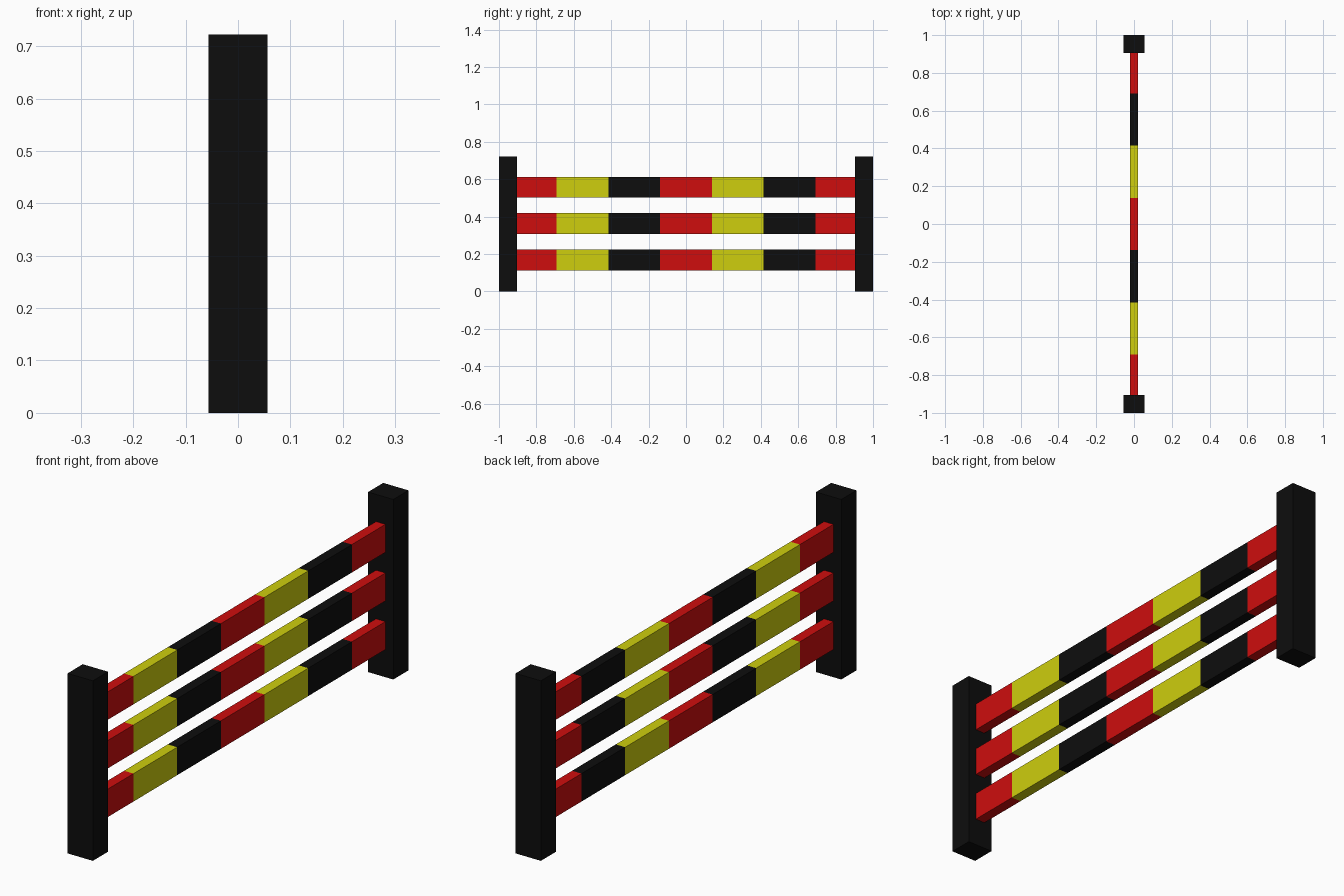
import bpy, bmesh
from mathutils import Vector

if "Cube" in bpy.data.objects:
    bpy.data.objects.remove(bpy.data.objects["Cube"])


def material(name, rgb):
    m = bpy.data.materials.new(name)
    m.diffuse_color = (*rgb, 1)
    m.use_nodes = True
    m.node_tree.nodes["Principled BSDF"].inputs["Base Color"].default_value = m.diffuse_color
    return m


black = material("black", (0.004, 0.004, 0.004))
red = material("red", (0.62, 0.004, 0.004))
yellow = material("yellow", (0.62, 0.62, 0.004))


def box(name, lo, hi, mats, cuts=()):
    """Box between two corners, cut across y; bands cycle through mats."""
    lo, hi = Vector(lo), Vector(hi)
    bm = bmesh.new()
    bmesh.ops.create_cube(bm, size=1)
    bmesh.ops.scale(bm, vec=hi - lo, verts=bm.verts)
    bmesh.ops.translate(bm, vec=(lo + hi) / 2, verts=bm.verts)
    for y in cuts:
        bmesh.ops.bisect_plane(bm, geom=bm.verts[:] + bm.edges[:] + bm.faces[:],
                               plane_co=(0, y, 0), plane_no=(0, 1, 0))
    for f in bm.faces:
        band = sum(f.calc_center_median().y > y for y in cuts)
        f.material_index = band % len(mats)
    me = bpy.data.meshes.new(name)
    bm.to_mesh(me)
    bm.free()
    for m in mats:
        me.materials.append(m)
    ob = bpy.data.objects.new(name, me)
    bpy.context.collection.objects.link(ob)


# end posts
box("left_post", (-0.056, -1, 0), (0.056, -0.904, 0.722), [black])
box("right_post", (-0.056, 0.904, 0), (0.056, 1, 0.722), [black])

# three striped rails
stripes = [-0.692, -0.415, -0.138, 0.138, 0.415, 0.692]
for name, z in (("lower", 0.111), ("middle", 0.306), ("upper", 0.501)):
    box(name + "_rail", (-0.021, -0.904, z), (0.021, 0.904, z + 0.112),
        [red, yellow, black], stripes)
